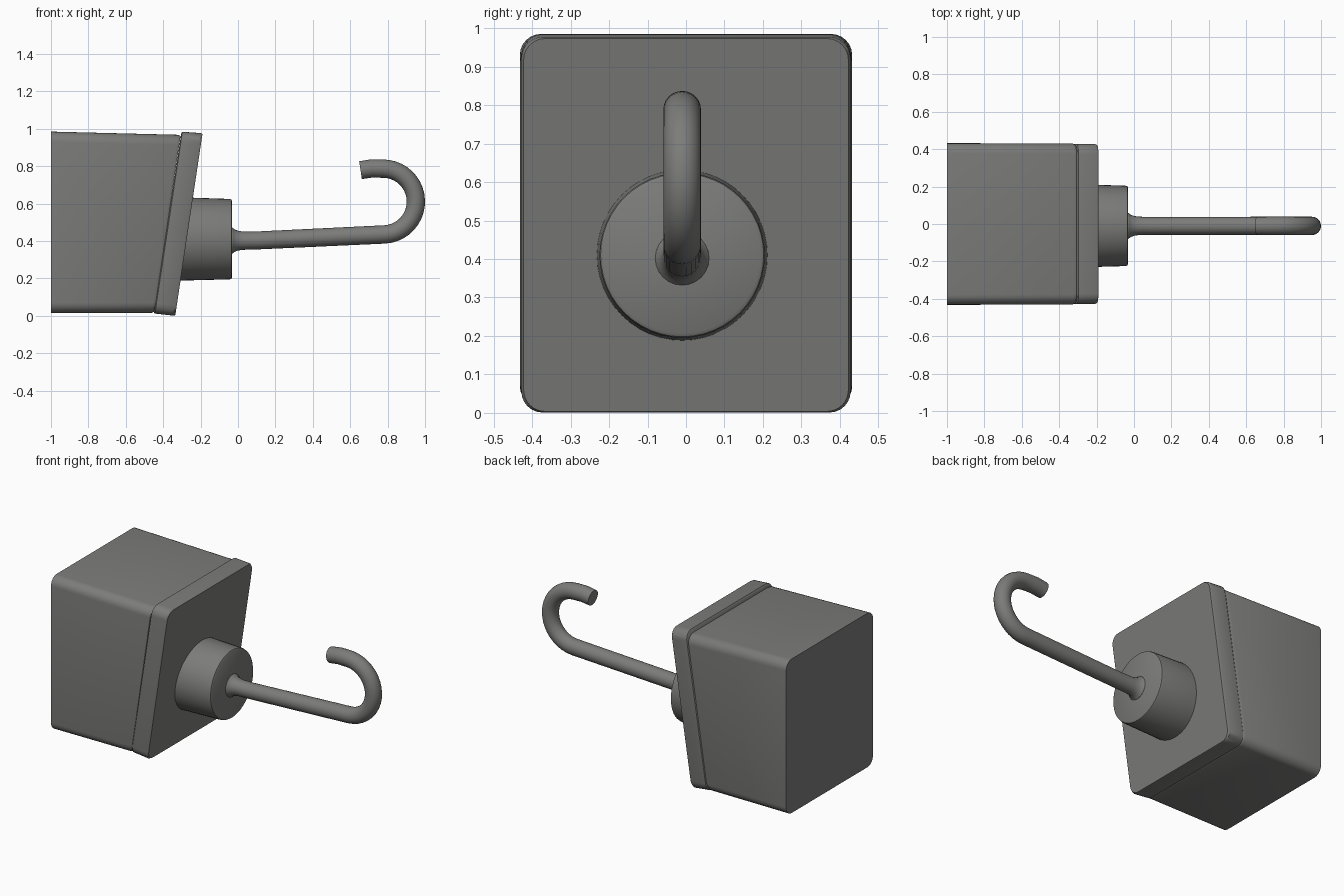
import bpy, bmesh, math
from mathutils import Vector

if "Cube" in bpy.data.objects:
    bpy.data.objects.remove(bpy.data.objects["Cube"])

grey = bpy.data.materials.new("dark_grey")
grey.diffuse_color = (0.2, 0.2, 0.195, 1)
grey.use_nodes = True
grey.node_tree.nodes["Principled BSDF"].inputs["Base Color"].default_value = grey.diffuse_color


def finish(ob, angle=35):
    ob.data.materials.append(grey)
    bpy.ops.object.select_all(action='DESELECT')
    ob.select_set(True)
    bpy.context.view_layer.objects.active = ob
    bpy.ops.object.shade_smooth_by_angle(angle=math.radians(angle))


def loft(name, rings):
    """Skin matching closed rings and cap both ends."""
    bm = bmesh.new()
    loops = [[bm.verts.new(p) for p in ring] for ring in rings]
    n = len(loops[0])
    for a, b in zip(loops, loops[1:]):
        for i in range(n):
            j = (i + 1) % n
            bm.faces.new((a[i], a[j], b[j], b[i]))
    bm.faces.new(loops[0])
    bm.faces.new(loops[-1])
    bmesh.ops.recalc_face_normals(bm, faces=bm.faces)
    me = bpy.data.meshes.new(name)
    bm.to_mesh(me)
    bm.free()
    ob = bpy.data.objects.new(name, me)
    bpy.context.collection.objects.link(ob)
    finish(ob)
    return ob


def rounded_section(xb, xt, zb, zt, half, r=0.055, steps=6):
    """Rounded rectangle whose x leans from xb (bottom) to xt (top)."""
    pts = []
    for k, (sy, sz) in enumerate(((1, 1), (-1, 1), (-1, -1), (1, -1))):
        cy = sy * (half - r)
        cz = zt - r if sz > 0 else zb + r
        for s in range(steps + 1):
            a = math.pi / 2 * (k + s / steps)
            z = cz + r * math.sin(a)
            x = xb + (xt - xb) * (z - zb) / (zt - zb)
            pts.append(Vector((x, cy + r * math.cos(a), z)))
    return pts


def circle(x, r, xlean=0, segs=48, y=-0.01, z=0.41):
    return [Vector((x + xlean * math.sin(t), y + r * math.cos(t), z + r * math.sin(t)))
            for t in (2 * math.pi * i / segs for i in range(segs))]


# Box body with slanted front
loft("body", [
    rounded_section(-1.0, -1.0, 0.015, 0.985, 0.432),
    rounded_section(-0.462, -0.322, 0.016, 0.968, 0.431),
    rounded_section(-0.447, -0.307, 0.022, 0.962, 0.424),
])

# Slanted front plate with softened rim
loft("front_plate", [
    rounded_section(-0.450, -0.303, 0.018, 0.978, 0.420),
    rounded_section(-0.444, -0.297, 0.012, 0.984, 0.428),
    rounded_section(-0.345, -0.199, 0.001, 0.977, 0.428),
    rounded_section(-0.335, -0.190, 0.004, 0.973, 0.422),
])

# Round hub, its base leaning with the plate
loft("hub", [
    circle(-0.29, 0.222, 0.034),
    circle(-0.046, 0.215),
    circle(-0.036, 0.212),
    circle(-0.031, 0.203),
])

# Hook rod: flared root, straight shaft, curled end (x, z, radius)
path = [(-0.06, 0.402, 0.072), (-0.03, 0.402, 0.070), (-0.018, 0.402, 0.060),
        (0.0, 0.402, 0.053), (0.025, 0.402, 0.049), (0.1, 0.403, 0.048)]
for i in range(21):
    a = math.radians(-87 + 177 * i / 20)
    path.append((0.775 + 0.176 * math.cos(a), 0.611 + 0.176 * math.sin(a), 0.049))
path += [(0.715, 0.788, 0.049), (0.655, 0.779, 0.048)]

rings = []
for i, (x, z, r) in enumerate(path):
    p, q = path[max(i - 1, 0)], path[min(i + 1, len(path) - 1)]
    d = Vector((q[0] - p[0], 0, q[1] - p[1])).normalized()
    up = Vector((-d.z, 0, d.x))
    rings.append([Vector((x, -0.01, z)) + r * (math.cos(t) * Vector((0, 1, 0)) + math.sin(t) * up)
                  for t in (2 * math.pi * k / 24 for k in range(24))])
loft("hook", rings)
